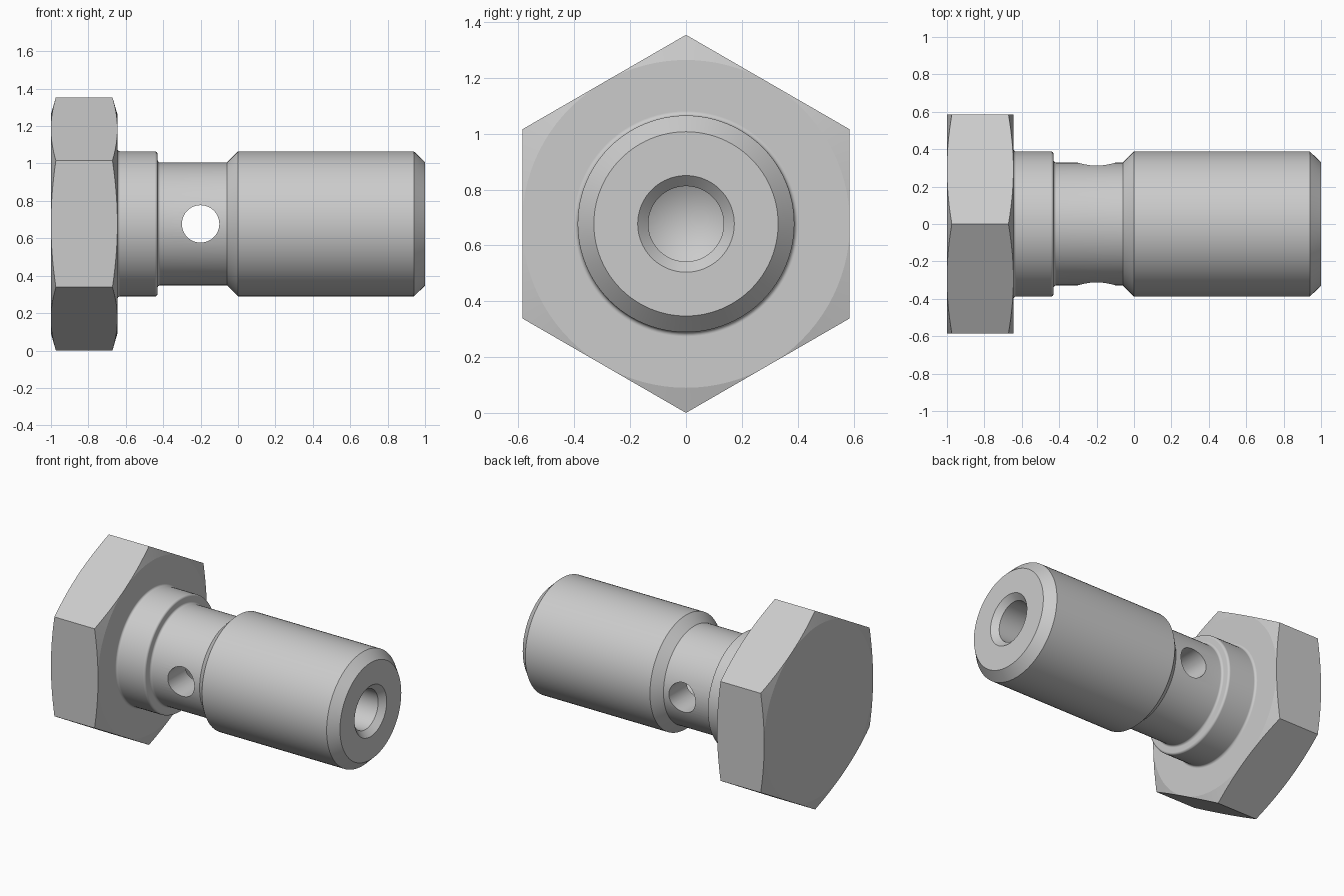
import bpy, bmesh
from math import sin, cos, pi, radians
from mathutils import Matrix

AXIS_Z = 0.677      # height of the bolt axis, also the head's corner radius
HEAD_R = 0.677
FLAT_R = 0.587      # radius of the round flat left by the head chamfer

if "Cube" in bpy.data.objects:
    bpy.data.objects.remove(bpy.data.objects["Cube"])

steel = bpy.data.materials.new("grey steel")
steel.use_nodes = True
GREY = (0.6, 0.6, 0.6, 1)
steel.diffuse_color = GREY
steel.node_tree.nodes["Principled BSDF"].inputs["Base Color"].default_value = GREY


def revolve(name, profile, sides):
    """Closed solid turned about the x axis from (x, radius) points; both ends on the axis."""
    bm = bmesh.new()
    rings = []
    for x, r in profile:
        if r == 0:
            rings.append([bm.verts.new((x, 0, 0))] * sides)
        else:
            rings.append([bm.verts.new((x, r * sin(2 * pi * i / sides), r * cos(2 * pi * i / sides)))
                          for i in range(sides)])
    for a, b in zip(rings, rings[1:]):
        for i in range(sides):
            j = (i + 1) % sides
            bm.faces.new(dict.fromkeys((a[i], a[j], b[j], b[i])))
    bmesh.ops.recalc_face_normals(bm, faces=bm.faces)
    mesh = bpy.data.meshes.new(name)
    bm.to_mesh(mesh)
    bm.free()
    mesh.materials.append(steel)
    obj = bpy.data.objects.new(name, mesh)
    obj.location.z = AXIS_Z
    bpy.context.collection.objects.link(obj)
    return obj


def arc(cx, cr, radius, start, end, steps=10):
    """Points of a round in the (x, radius) profile, angles in degrees."""
    angles = [radians(start + (end - start) * i / steps) for i in range(steps + 1)]
    return [(cx + radius * cos(a), cr + radius * sin(a)) for a in angles]


def combine(target, tool, operation):
    """Apply a boolean and remove the tool."""
    tool.hide_render = True
    mod = target.modifiers.new(operation.lower(), "BOOLEAN")
    mod.operation, mod.object, mod.solver = operation, tool, "EXACT"
    bpy.context.view_layer.objects.active = target
    bpy.ops.object.modifier_apply(modifier=mod.name)
    bpy.data.objects.remove(tool)


# Hexagonal head, its corners trimmed by a double cone
bolt = revolve("banjo_bolt", [(-1, 0), (-1, HEAD_R), (-0.645, HEAD_R), (-0.645, 0)], 6)
trim = revolve("head_trim", [(-1, 0), (-1, FLAT_R), (-0.97, 0.69), (-0.675, 0.69),
                             (-0.645, FLAT_R), (-0.645, 0)], 96)
combine(bolt, trim, "INTERSECT")

# Shank: collar with rounds, waist, threaded end and the blind bore with its drill point
shank = revolve("shank",
                [(-0.8, 0), (-0.8, 0.405)]
                + arc(-0.63, 0.403, 0.015, 180, 270)
                + arc(-0.445, 0.373, 0.015, 90, 0)
                + arc(-0.415, 0.343, 0.015, 180, 270)
                + [(-0.06, 0.328), (0, 0.388), (0.94, 0.388), (1, 0.33),
                   (1, 0.173), (0.962, 0.135), (-0.3, 0.135), (-0.378, 0)], 96)
combine(bolt, shank, "UNION")

# Cross hole through the waist
drill = revolve("cross_drill", [(-1, 0), (-1, 0.1), (1, 0.1), (1, 0)], 64)
drill.data.transform(Matrix.Rotation(pi / 2, 4, "Z"))
drill.location.x = -0.2
combine(bolt, drill, "DIFFERENCE")

# Smooth round surfaces, crisp machined edges
bpy.ops.object.select_all(action="DESELECT")
bolt.select_set(True)
bpy.context.view_layer.objects.active = bolt
bpy.ops.object.shade_smooth_by_angle(angle=radians(12))
